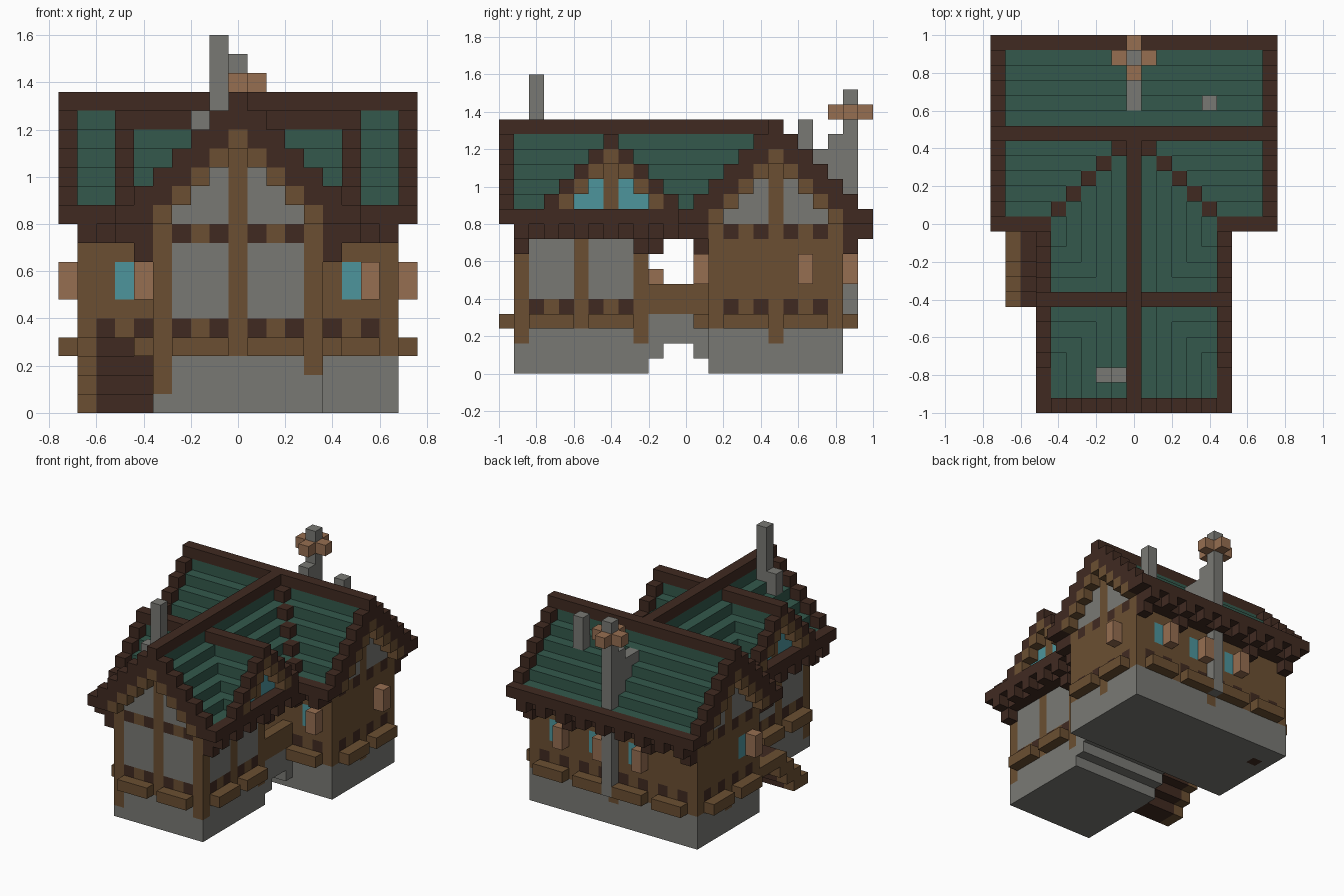
import bpy, bmesh
from mathutils import Vector

cube = bpy.data.objects.get("Cube")
if cube:
    bpy.data.objects.remove(cube, do_unlink=True)

U = 0.08                      # block size
ORIGIN = Vector((-0.76, -1.0, 0.0))
PALETTE = {
    "dark_timber": (64, 42, 33), "wood": (107, 79, 50), "stone": (121, 121, 116),
    "green_tile": (51, 89, 76), "window_blue": (77, 149, 156), "tan_wood": (150, 110, 81),
}
DARK, WOOD, STONE, GREEN, BLUE, TAN = range(len(PALETTE))


def linear(c):
    c /= 255
    return c / 12.92 if c <= 0.04045 else ((c + 0.055) / 1.055) ** 2.4


mats = []
for name, rgb in PALETTE.items():
    m = bpy.data.materials.new(name)
    m.use_nodes = True
    col = tuple(linear(c) for c in rgb) + (1.0,)
    m.diffuse_color = col
    bsdf = m.node_tree.nodes["Principled BSDF"]
    bsdf.inputs["Base Color"].default_value = col
    bsdf.inputs["Roughness"].default_value = 0.9
    mats.append(m)

grid = {}                     # block position -> (part, colour)


def span(r):
    return range(r[0], r[1] + 1) if isinstance(r, tuple) else (r,)


def put(part, colour, x, y, z):
    """Fill a box of blocks; each axis is one index or an inclusive pair."""
    for i in span(x):
        for j in span(y):
            for k in span(z):
                grid[i, j, k] = (part, colour)


CX, CY, DY = 9, 18, 7         # ridge lines of wing, rear house and dormers

# stone bases
put("foundation", STONE, (5, 13), (1, 9), (0, 2))
put("foundation", STONE, (1, 17), (14, 22), (0, 2))
put("foundation", DARK, 2, 20, 0)

# solid timber walls
put("walls", WOOD, (5, 13), (1, 9), (3, 10))
put("walls", WOOD, (1, 17), (14, 22), (3, 10))

# plaster panels of the wing
for a in (6, 10):
    put("walls", STONE, (a, a + 2), 1, (5, 8))
for b in (2, 6):
    for i in (5, 13):
        put("walls", STONE, i, (b, b + 2), (5, 8))

# dark joist ends
for i in range(6, 13, 2):
    for k in (4, 9):
        put("walls", DARK, i, 1, k)
for j in range(2, 9, 2):
    for i in (5, 13):
        put("walls", DARK, i, j, 4)
for i in range(2, 17, 2):
    for j in (14, 22):
        put("walls", DARK, i, j, 4)
for j in range(15, 22, 2):
    for i in (1, 17):
        for k in (4, 9):
            put("walls", DARK, i, j, k)

# post feet running down over the stone
for i in (5, 13):
    for j in (1, 9):
        put("walls", WOOD, i, j, 2)
for i in (1, 17):
    put("walls", WOOD, i, CY, 2)
put("walls", WOOD, CX, 22, 2)
put("walls", WOOD, 5, 1, 1)

# gable plaster with a centre post
for s in range(-3, 4):
    d = abs(s)
    colour = STONE if d else WOOD
    put("walls", colour, CX + s, 1, (10, 14 - d))
    for i in (1, 17):
        put("walls", colour, i, CY + s, (10, 14 - d))

# tiled shells with raised timber trim: rear house, then the wing over it
for s in range(-6, 7):
    d = abs(s)
    for i in range(19):
        end = i in (0, 18)
        if d < 6:
            put("roof", DARK if end else GREEN, i, CY + s, 15 - d)
        if end or d in (0, 6):
            put("roof_trim", DARK, i, CY + s, 16 - d)
for s in range(-6, 7):
    d = abs(s)
    for j in range(CY - d + 1):
        if d < 6:
            put("roof", DARK if j == 0 else GREEN, CX + s, j, 15 - d)
        if j == 0 or d in (0, 6) or CY - j == d:
            put("roof_trim", DARK, CX + s, j, 16 - d)

# beams under the eaves with a rafter end at every other block
for i in (4, 14):
    put("eave_beams", DARK, i, (1, 13), 9)
for a, b, j in ((1, 4, 13), (14, 17, 13), (1, 17, 23)):
    put("eave_beams", DARK, (a, b), j, 9)
for j in range(1, 12, 2):
    for i in (3, 15):
        put("rafter_ends", DARK, i, j, 9)
for i in range(1, 18, 2):
    put("rafter_ends", DARK, i, 24, 9)
    if abs(i - CX) >= 6:
        put("rafter_ends", DARK, i, 12, 9)

# dormers on both sides of the wing
for side in (-1, 1):
    end, wall = CX + side * 6, CX + side * 5
    for s in range(-4, 5):
        d = abs(s)
        for dx in range(d + 1, 6):
            put("dormers", GREEN, CX + side * dx, DY + s, 14 - d)
            if d == 0:
                put("dormers", DARK, CX + side * dx, DY, 15)
        put("dormers", DARK, end, DY + s, 15 - d)
        if d < 4:
            put("dormers", WOOD, end, DY + s, 14 - d)
        if d in (1, 2):
            put("dormers", BLUE, wall, DY + s, (11, 13 - d))
    put("dormers", WOOD, wall, DY, (11, 13))

# wooden arches under the gable edges
for s in range(-4, 5):
    k = 14 - abs(s)
    put("gable_arches", WOOD, CX + s, 0, k)
    for i in (0, 18):
        put("gable_arches", WOOD, i, CY + s, k)

# brackets under the eave beams
for i in (4, 14):
    for j in (1, 9, 13):
        put("eave_brackets", DARK, i, j, 8)
for i in (1, 5, 13, 17):
    put("eave_brackets", DARK, i, 23, 8)

# ledge boxes along the walls
for a in (6, 10):
    put("ledges", WOOD, (a, a + 2), 0, 3)
for b in (2, 6):
    for i in (4, 14):
        put("ledges", WOOD, i, (b, b + 2), 3)
for b in (15, 19):
    for i in (0, 18):
        put("ledges", WOOD, i, (b, b + 2), 3)
for a in (2, 6, 10, 14):
    put("ledges", WOOD, (a, a + 2), 23, 3)
for a in (2, 14):
    put("ledges", WOOD, (a, a + 2), 13, 3)

# windows with one open shutter each
for i in (3, 15):
    put("walls", BLUE, i, 14, (6, 7))
    put("shutters", TAN, i + 1, 13, (6, 7))
for i in (7, 11, 15):
    put("walls", BLUE, i, 22, (6, 7))
    put("shutters", TAN, i - 1, 23, (6, 7))
put("walls", BLUE, 1, 16, (6, 7))
put("shutters", TAN, 0, 15, (6, 7))
put("shutters", TAN, 18, 20, (6, 7))

# covered passage between the two buildings
put("passage", STONE, (5, 13), (10, 13), (2, 3))
for j in (10, 13):
    put("passage", STONE, (5, 13), j, 1)
    put("passage", DARK, 13, j, 8)
put("passage", WOOD, 13, (10, 13), (4, 5))
put("passage", DARK, (5, 13), (10, 13), 9)
put("passage", TAN, 6, 10, 6)

# side stairs climbing to the passage
for n in range(5):
    z = (max(0, n - 1), min(n, 3))
    put("stairs", DARK, (2, 4), 7 + n, z)
    put("stairs", WOOD, 1, 7 + n, z)
put("stairs", WOOD, (1, 4), (12, 13), 3)

# chimneys
put("rear_chimney", STONE, CX, 23, (3, 18))
put("rear_chimney", STONE, CX, 22, (12, 15))
put("rear_chimney", STONE, CX, 21, (13, 14))
put("rear_chimney", STONE, CX, 20, 14)
for i, j in ((8, 23), (10, 23), (9, 22), (9, 24)):
    put("chimney_collar", TAN, i, j, 17)
put("small_chimney", STONE, 14, 20, (14, 16))
put("front_chimney", STONE, 8, 2, (15, 19))
put("front_chimney", STONE, 7, 2, (14, 15))

# turn the blocks of each part into one mesh of outer faces
AXES = [Vector(v) for v in ((1, 0, 0), (0, 1, 0), (0, 0, 1))]
for part in sorted({p for p, c in grid.values()}):
    bm = bmesh.new()
    for pos, (p, colour) in grid.items():
        if p != part:
            continue
        centre = Vector(pos) + Vector((0.5, 0.5, 0.5))
        for a in range(3):
            for sign in (1, -1):
                n = AXES[a] * sign
                if tuple(int(v) for v in Vector(pos) + n) in grid:
                    continue
                u = AXES[(a + 1) % 3] * 0.5
                v = AXES[(a + 2) % 3] * 0.5 * sign
                mid = centre + n * 0.5
                ring = (mid - u - v, mid + u - v, mid + u + v, mid - u + v)
                face = bm.faces.new([bm.verts.new(ORIGIN + q * U) for q in ring])
                face.material_index = colour
    bmesh.ops.remove_doubles(bm, verts=bm.verts, dist=U * 0.01)
    mesh = bpy.data.meshes.new(part)
    bm.to_mesh(mesh)
    bm.free()
    for m in mats:
        mesh.materials.append(m)
    bpy.context.scene.collection.objects.link(bpy.data.objects.new(part, mesh))
